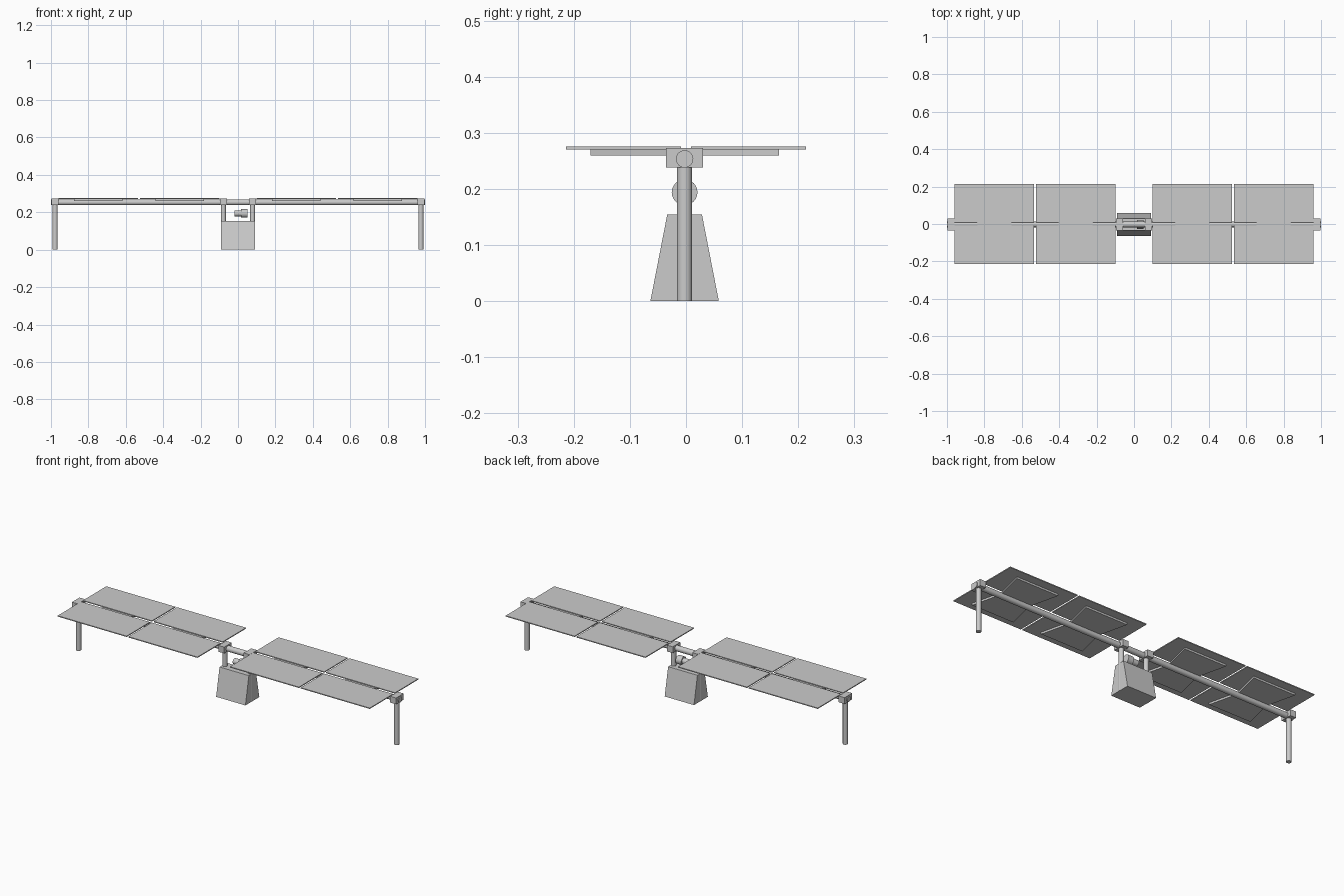
import bpy, bmesh, math

if "Cube" in bpy.data.objects:
    bpy.data.objects.remove(bpy.data.objects["Cube"])

CY = -0.0025  # centre line of the tube and supports


def finish(name, bm, smooth=False):
    bmesh.ops.recalc_face_normals(bm, faces=bm.faces)
    me = bpy.data.meshes.new(name)
    bm.to_mesh(me)
    bm.free()
    ob = bpy.data.objects.new(name, me)
    bpy.context.collection.objects.link(ob)
    if smooth:
        bpy.ops.object.select_all(action='DESELECT')
        ob.select_set(True)
        bpy.context.view_layer.objects.active = ob
        bpy.ops.object.shade_smooth_by_angle(angle=math.radians(35))
    return ob


def prism(name, pts, axis, a, b):
    """Extrude a 2D outline along x (points are y,z) or z (points are x,y)."""
    bm = bmesh.new()
    place = (lambda p, t: (t, p[0], p[1])) if axis == 'x' else (lambda p, t: (p[0], p[1], t))
    lo = [bm.verts.new(place(p, a)) for p in pts]
    hi = [bm.verts.new(place(p, b)) for p in pts]
    n = len(pts)
    bm.faces.new(lo)
    bm.faces.new(hi)
    for i in range(n):
        j = (i + 1) % n
        bm.faces.new((lo[i], lo[j], hi[j], hi[i]))
    return finish(name, bm)


def box(name, x0, x1, y0, y1, z0, z1):
    return prism(name, [(x0, y0), (x1, y0), (x1, y1), (x0, y1)], 'z', z0, z1)


def cylinder(name, axis, c, r, a, b, n=24):
    pts = [(c[0] + r * math.cos(2 * math.pi * i / n),
            c[1] + r * math.sin(2 * math.pi * i / n)) for i in range(n)]
    ob = prism(name, pts, axis, a, b)
    bpy.ops.object.select_all(action='DESELECT')
    ob.select_set(True)
    bpy.context.view_layer.objects.active = ob
    bpy.ops.object.shade_smooth_by_angle(angle=math.radians(35))
    return ob


# long torque tube
cylinder("torque_tube", 'x', (CY, 0.2535), 0.0155, -1.0, 1.0)

for s, side in ((-1, "left"), (1, "right")):
    # outer and inner posts with bearing blocks
    for x, where in ((0.978, "outer"), (0.078, "inner")):
        cylinder(f"{side}_{where}_post", 'z', (s * x, CY), 0.0135, 0, 0.245)
        box(f"{side}_{where}_bearing", s * x - 0.018, s * x + 0.018,
            CY - 0.033, CY + 0.033, 0.238, 0.273)
    # panels with splayed support plates below
    for k, cx in enumerate((0.312, 0.747)):
        x = s * cx
        for t, half in ((-1, "front"), (1, "back")):
            y0, y1 = sorted((t * 0.009, t * 0.2135))
            box(f"{side}_{half}_panel_{k}", x - 0.212, x + 0.212, y0, y1, 0.2705, 0.2755)
            prism(f"{side}_{half}_panel_support_{k}",
                  [(x - 0.09, CY), (x + 0.09, CY),
                   (x + 0.13, CY + t * 0.168), (x - 0.13, CY + t * 0.168)],
                  'z', 0.26, 0.2705)

# tapered base between the inner posts
prism("base_housing", [(CY - 0.061, 0), (CY + 0.061, 0),
                       (CY + 0.031, 0.154), (CY - 0.031, 0.154)], 'x', -0.09, 0.09)

# drive motor
cylinder("motor_shaft_housing", 'x', (CY, 0.194), 0.016, -0.02, 0.016)
cylinder("motor_body", 'x', (CY, 0.194), 0.023, 0.016, 0.05)
